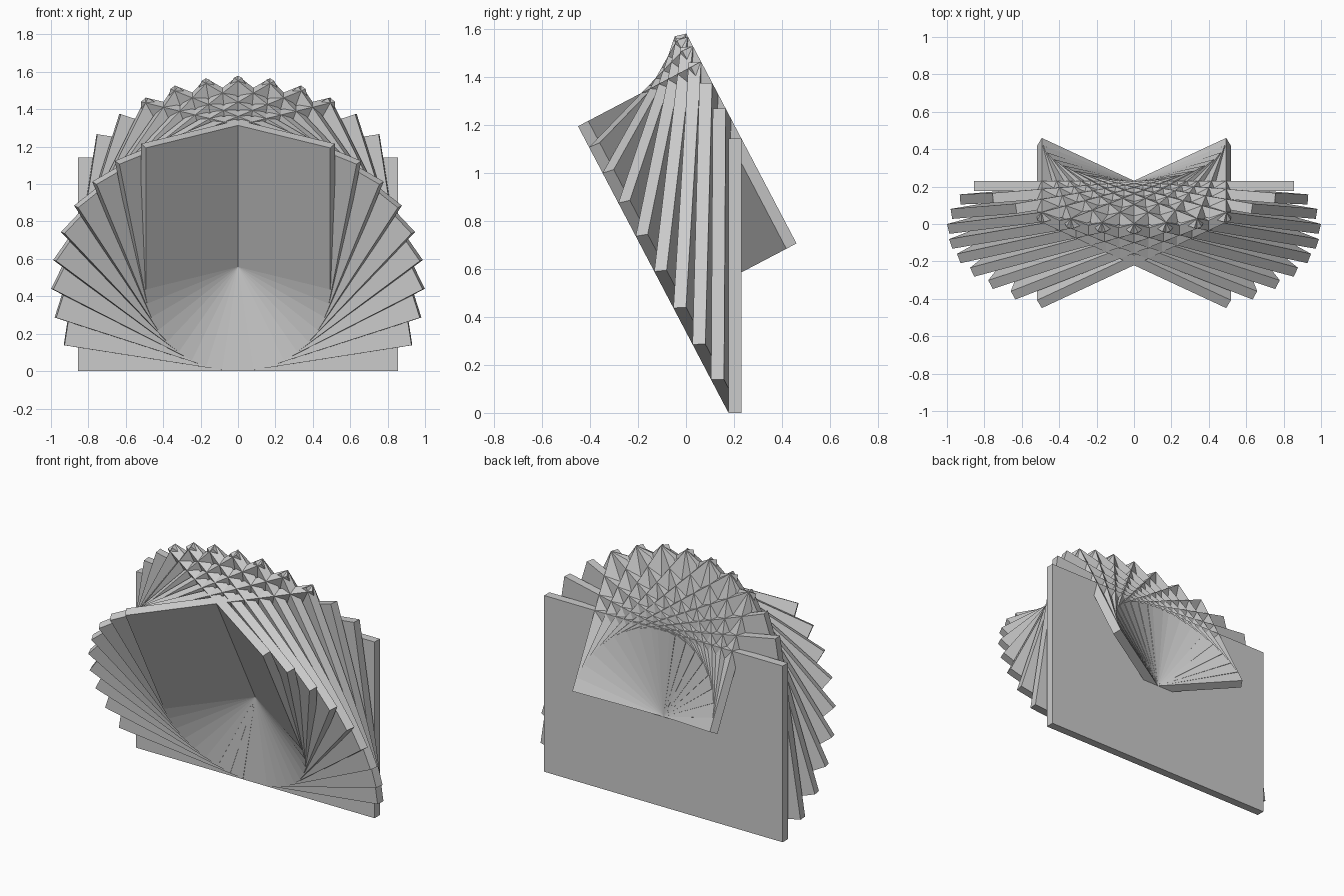
import bpy, bmesh
from math import radians, sin, cos
from mathutils import Matrix, Vector

if "Cube" in bpy.data.objects:
    bpy.data.objects.remove(bpy.data.objects["Cube"])

# Fan of half-panels turned in 10 degree steps about one tilted axis
TILT = radians(27.7)
AXIS = Vector((0, cos(TILT), sin(TILT)))
PIVOT = Vector((0, 0.204, 0.571))
WIDTH, THICK, HEIGHT = 0.855, 0.054, 1.142


def panel(name, x0, x1, angle):
    bm = bmesh.new()
    bmesh.ops.create_cube(bm, size=1)
    turn = Matrix.Translation(PIVOT) @ Matrix.Rotation(angle, 4, AXIS)
    shape = Matrix.Translation(((x0 + x1) / 2, 0, 0)) @ Matrix.Diagonal((x1 - x0, THICK, HEIGHT, 1))
    bm.transform(turn @ shape)
    mesh = bpy.data.meshes.new(name)
    bm.to_mesh(mesh)
    bm.free()
    obj = bpy.data.objects.new(name, mesh)
    bpy.context.collection.objects.link(obj)
    return obj


# Upright back panel
panel("back_panel", -WIDTH, WIDTH, 0)

# Mirrored fans of blades rising on each side
for i in range(1, 10):
    a = radians(10 * i)
    panel(f"right_blade_{i}", 0, WIDTH, -a)
    panel(f"left_blade_{i}", -WIDTH, 0, a)
